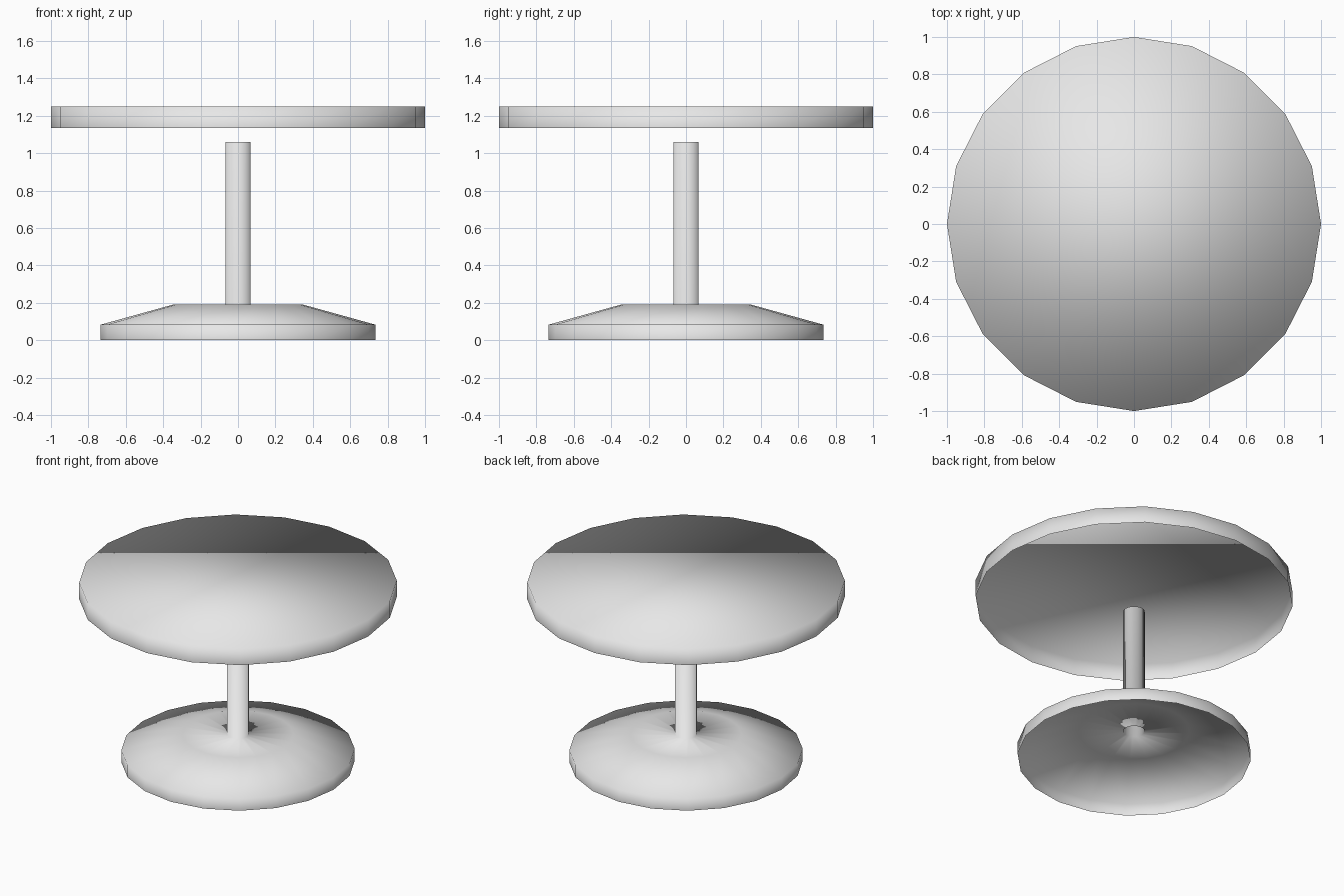
import bpy, bmesh
from math import cos, sin, tau

cube = bpy.data.objects.get("Cube")
if cube:
    bpy.data.objects.remove(cube, do_unlink=True)

SIDES = 20

# Single plain grey finish
grey = bpy.data.materials.new("light_grey")
grey.use_nodes = True
colour = (0.8, 0.8, 0.8, 1.0)
grey.diffuse_color = colour
grey.node_tree.nodes["Principled BSDF"].inputs["Base Color"].default_value = colour


def turned_shell(name, profile):
    """Turn (radius, height) points into a smooth shell, open below and capped on top."""
    bm = bmesh.new()
    rings = [[bm.verts.new((r * cos(tau * i / SIDES), r * sin(tau * i / SIDES), z))
              for i in range(SIDES)] for r, z in profile]
    for low, high in zip(rings, rings[1:]):
        for i in range(SIDES):
            j = (i + 1) % SIDES
            bm.faces.new((low[i], low[j], high[j], high[i]))
    bm.faces.new(rings[-1])
    for face in bm.faces:
        face.smooth = True
    mesh = bpy.data.meshes.new(name)
    bm.to_mesh(mesh)
    bm.free()
    mesh.materials.append(grey)
    obj = bpy.data.objects.new(name, mesh)
    bpy.context.collection.objects.link(obj)
    return obj


# Hollow foot running up into the post
turned_shell("base_and_post", [(0.735, 0), (0.735, 0.083), (0.35, 0.19),
                               (0.068, 0.19), (0.068, 1.06)])

# Round top, hollow underneath, floating just above the post
turned_shell("table_top", [(1, 1.135), (1, 1.25)])
